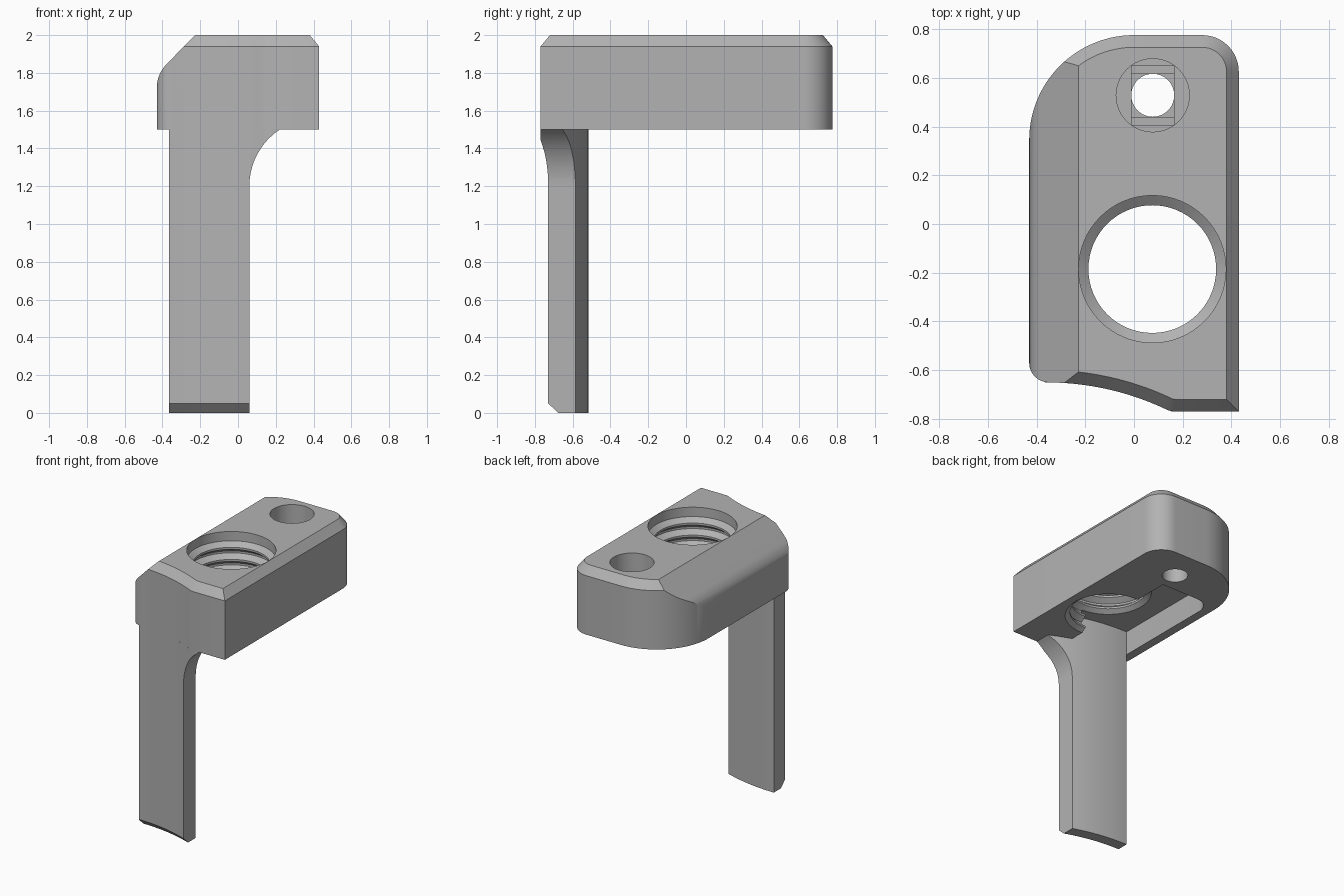
import bpy, bmesh
from math import sin, cos, pi, sqrt, radians
from mathutils import Vector

cube = bpy.data.objects.get("Cube")
if cube:
    bpy.data.objects.remove(cube, do_unlink=True)

grey = bpy.data.materials.new("plain_grey")
grey.use_nodes = True
COLOUR = (0.45, 0.45, 0.45, 1)
grey.diffuse_color = COLOUR
grey.node_tree.nodes["Principled BSDF"].inputs["Base Color"].default_value = COLOUR


def arc(cx, cy, r, a0, a1, n):
    angles = [radians(a0 + (a1 - a0) * i / n) for i in range(n + 1)]
    return [(cx + r * cos(a), cy + r * sin(a)) for a in angles]


def circle(cx, cy, r, n=64):
    return arc(cx, cy, r, 0, 360, n)[:-1]


def rect(x0, x1, y0, y1):
    return [(x0, y0), (x1, y0), (x1, y1), (x0, y1)]


def inset(points, d):
    """Move a counter-clockwise outline inwards with mitred corners."""
    out = []
    for i, p in enumerate(points):
        a, b, c = Vector(points[i - 1]), Vector(p), Vector(points[(i + 1) % len(points)])
        u, v = (b - a).normalized(), (c - b).normalized()
        n1, n2 = Vector((-u.y, u.x)), Vector((-v.y, v.x))
        q = b + (n1 + n2) * d / (1 + n1.dot(n2))
        out.append((q.x, q.y))
    return out


def loft(name, rings, along_y=False):
    """Closed solid through outlines of equal point count at given depths."""
    bm = bmesh.new()
    loops = []
    for pts, d in rings:
        loops.append([bm.verts.new((a, d, b) if along_y else (a, b, d)) for a, b in pts])
    n = len(loops[0])
    for lo, hi in zip(loops, loops[1:]):
        for i in range(n):
            j = (i + 1) % n
            bm.faces.new((lo[i], lo[j], hi[j], hi[i]))
    bm.faces.new(loops[0][::-1])
    bm.faces.new(loops[-1])
    bmesh.ops.recalc_face_normals(bm, faces=bm.faces)
    mesh = bpy.data.meshes.new(name)
    bm.to_mesh(mesh)
    bm.free()
    mesh.materials.append(grey)
    obj = bpy.data.objects.new(name, mesh)
    bpy.context.collection.objects.link(obj)
    return obj


def activate(obj):
    bpy.ops.object.select_all(action="DESELECT")
    obj.select_set(True)
    bpy.context.view_layer.objects.active = obj


def boolean(obj, cutter, operation="DIFFERENCE"):
    mod = obj.modifiers.new("cut", "BOOLEAN")
    mod.operation, mod.solver, mod.object = operation, "EXACT", cutter
    activate(obj)
    bpy.ops.object.modifier_apply(modifier=mod.name)
    bpy.data.objects.remove(cutter, do_unlink=True)


# Concave front surface, shared by body and leg
AX, AY, R_FRONT, R_BACK = -0.36, -1.8, 1.15, 1.285


def bow(r, x0, x1, n=20):
    xs = [x0 + (x1 - x0) * i / n for i in range(n + 1)]
    return [(x, max(AY + sqrt(r * r - (x - AX) ** 2), -0.77)) for x in xs]


# Body: rounded plan, small top chamfer, large chamfer on one long side
plan = ([(0.43, -0.77)] + arc(0.28, 0.625, 0.15, 0, 90, 12)
        + arc(0, 0.345, 0.43, 90, 180, 28)
        + arc(-0.35, -0.57, 0.08, 180, 270, 8) + bow(R_FRONT, -0.32, 0.165))
body = loft("body", [(plan, 1.5), (plan, 1.94), (inset(plan, 0.05), 2.0)])
side = ([(0.6, 1.4), (0.6, 2.1), (-0.13, 2.1)]
        + arc(-0.25, 1.72, 0.18, 135, 180, 10) + [(-0.43, 1.4)])
boolean(body, loft("side_shape", [(side, -1), (side, 1)], True), "INTERSECT")

# Underside pocket behind the leg
pocket = (bow(R_BACK, -0.365, 0.06) + [(0.06, 0.38)]
          + arc(-0.245, 0.26, 0.12, 90, 180, 10))
boolean(body, loft("pocket", [(pocket, 1.4), (pocket, 1.68)]))

# Threaded bore: plain mouth on top, ridges below
HX, HY, MINOR, MAJOR, PITCH = 0.075, -0.185, 0.262, 0.302, 0.09
steps = [(MAJOR, 2.1), (MAJOR, 1.93)]
z = 1.93
while z > 1.5:
    steps += [(MINOR, z - 0.03), (MINOR, z - 0.045),
              (MAJOR, z - 0.075), (MAJOR, z - PITCH)]
    z -= PITCH
boolean(body, loft("bore", [(circle(HX, HY, r), h) for r, h in steps]))

# Counterbored screw hole with stepped seat
SX, SY, W = 0.077, 0.528, 0.088
boolean(body, loft("screw_hole", [(circle(SX, SY, W), 1.4), (circle(SX, SY, W), 2.1)]))
boolean(body, loft("screw_head", [(circle(SX, SY, 0.15), 1.73), (circle(SX, SY, 0.15), 2.1)]))
square = rect(SX - W, SX + W, SY - W, SY + W)
boolean(body, loft("seat_square", [(square, 1.70), (square, 1.8)]))
slot = rect(SX - W, SX + W, SY - 0.121, SY + 0.121)
boolean(body, loft("seat_slot", [(slot, 1.715), (slot, 1.8)]))

# Leg: curved plate with a chamfered foot, flaring into the body
def section(r):
    return bow(r, -0.365, 0.3, 28) + bow(R_BACK, 0.3, -0.365, 28)


leg = loft("leg", [(section(R_FRONT + 0.05), 0), (section(R_FRONT), 0.05),
                   (section(R_FRONT), 1.5)])
flare = ([(-0.5, -0.1), (0.06, -0.1)] + arc(0.42, 1.2, 0.36, 180, 123.6, 16)
         + [(0.22, 1.6), (-0.5, 1.6)])
boolean(leg, loft("flare_shape", [(flare, -1.2), (flare, 0)], True), "INTERSECT")

for obj in (body, leg):
    activate(obj)
    bpy.ops.object.shade_smooth_by_angle(angle=radians(28))
